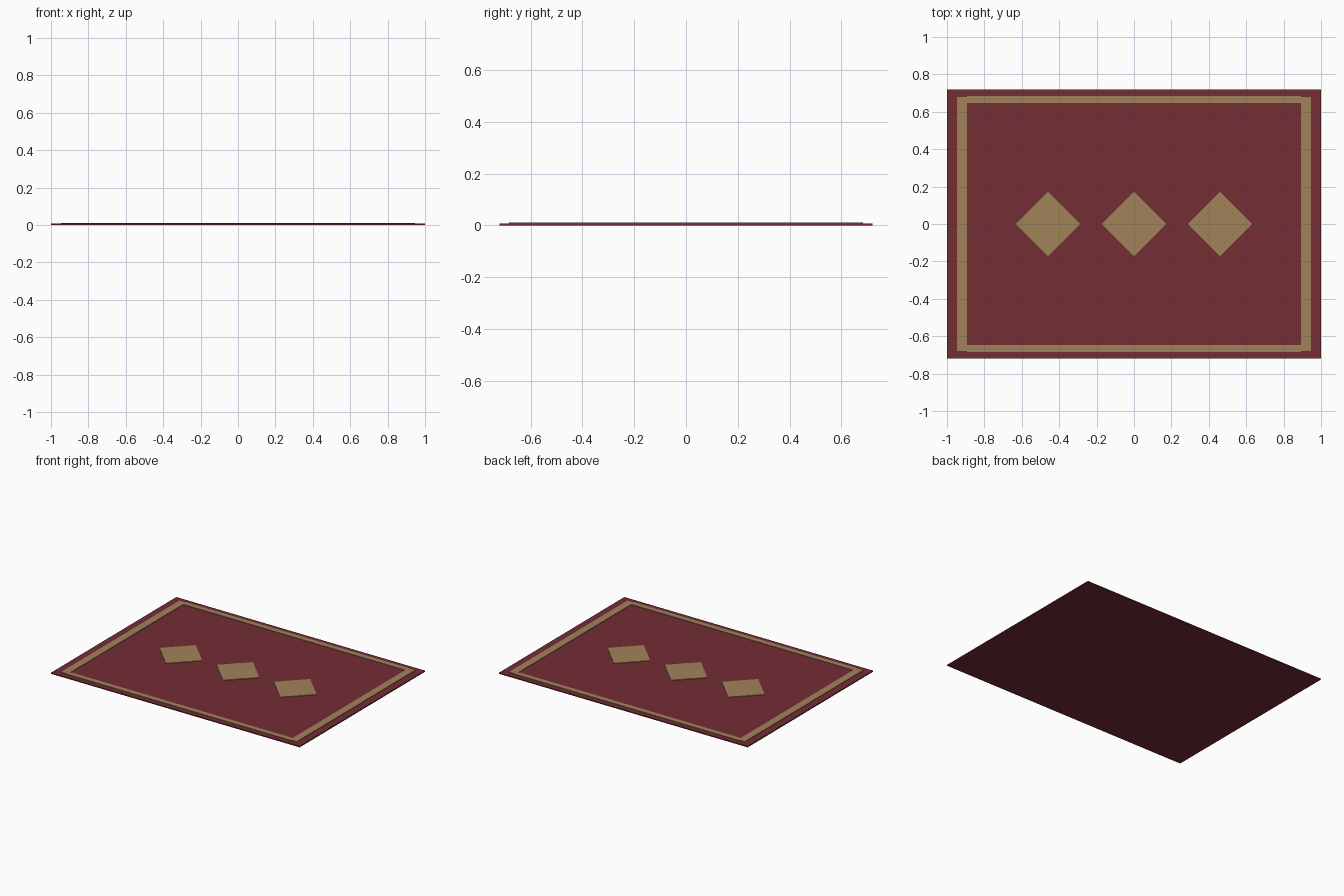
import bpy, math

if "Cube" in bpy.data.objects:
    bpy.data.objects.remove(bpy.data.objects["Cube"])


def material(name, rgb):
    m = bpy.data.materials.new(name)
    m.diffuse_color = (*rgb, 1)
    m.use_nodes = True
    m.node_tree.nodes["Principled BSDF"].inputs["Base Color"].default_value = m.diffuse_color
    return m


maroon = material("maroon wool", (0.175, 0.026, 0.036))
gold = material("dull gold", (0.355, 0.225, 0.098))

BASE = 0.008   # rug thickness
TRIM = 0.004   # height of the woven pattern above the rug


def slab(name, x, y, z0, z1, sx, sy, mat, turn=0):
    bpy.ops.mesh.primitive_cube_add(size=1, location=(x, y, (z0 + z1) / 2),
                                    rotation=(0, 0, turn))
    ob = bpy.context.object
    ob.name = name
    ob.scale = (sx, sy, z1 - z0)
    ob.data.materials.append(mat)
    return ob


# rug body
slab("rug_base", 0, 0, 0, BASE, 2.0, 1.44, maroon)

# border stripes
for s, side in ((-1, "left"), (1, "right")):
    slab("border_" + side, s * 0.92, 0, BASE, BASE + TRIM, 0.054, 1.36, gold)
for s, side in ((-1, "front"), (1, "back")):
    slab("border_" + side, 0, s * 0.665, BASE, BASE + TRIM, 1.786, 0.037, gold)

# row of diamonds
for i in (-1, 0, 1):
    slab("diamond_%d" % (i + 2), i * 0.46, 0, BASE, BASE + TRIM,
         0.243, 0.243, gold, math.pi / 4)
